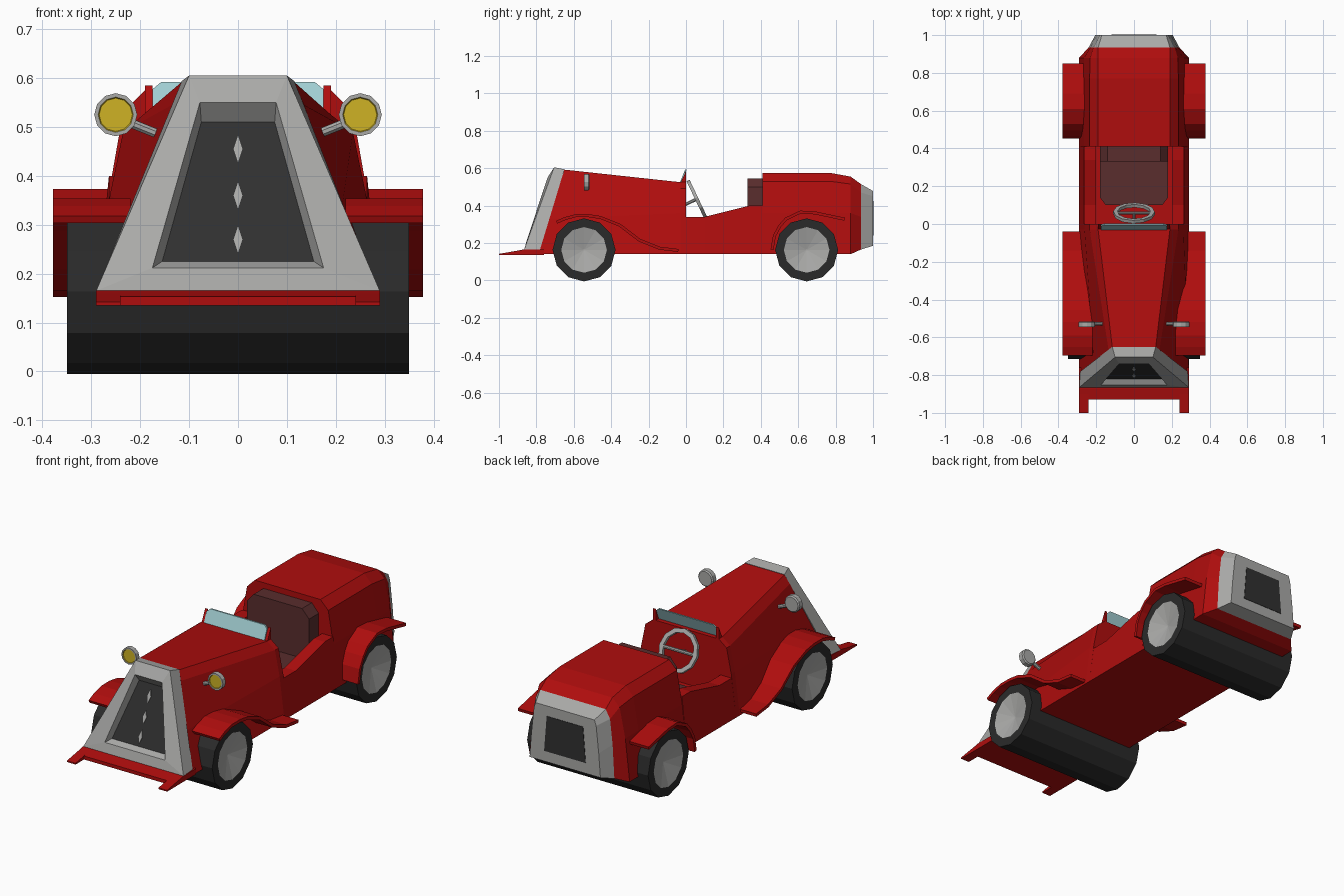
import bpy, bmesh, math
from mathutils import Vector

cube = bpy.data.objects.get("Cube")
if cube:
    bpy.data.objects.remove(cube)


def material(name, r, g, b):
    m = bpy.data.materials.new(name)
    m.use_nodes = True
    m.diffuse_color = (r, g, b, 1)
    m.node_tree.nodes["Principled BSDF"].inputs["Base Color"].default_value = (r, g, b, 1)
    return m


RED = material("body red", .43, .004, .004)
SILVER = material("silver", .4, .4, .39)
DARK = material("grille dark", .03, .03, .03)
TYRE = material("tyre black", .023, .023, .023)
YELLOW = material("lamp yellow", .62, .45, .018)
GLASS = material("glass blue", .36, .62, .65)
BROWN = material("seat brown", .1, .026, .026)


def finish(name, bm, mats):
    bmesh.ops.recalc_face_normals(bm, faces=bm.faces)
    me = bpy.data.meshes.new(name)
    bm.to_mesh(me)
    bm.free()
    for m in mats:
        me.materials.append(m)
    ob = bpy.data.objects.new(name, me)
    bpy.context.collection.objects.link(ob)
    return ob


def bridge(bm, rings, spans, cap):
    """Join closed rings of vertices; spans and cap are material slots."""
    n = len(rings[0])
    for a, b, slot in zip(rings, rings[1:], spans):
        for i in range(n):
            j = (i + 1) % n
            bm.faces.new((a[i], a[j], b[j], b[i])).material_index = slot
    bm.faces.new(rings[0]).material_index = spans[0]
    bm.faces.new(rings[-1]).material_index = cap


def loft(name, halves, mats, spans=None, cap=0):
    """Loft half sections, mirrored in x into closed rings."""
    bm = bmesh.new()
    rings = []
    for half in halves:
        pts = list(half) + [(-x, y, z) for x, y, z in reversed(half)]
        rings.append([bm.verts.new(p) for p in pts])
    bridge(bm, rings, spans or [0] * (len(rings) - 1), cap)
    return finish(name, bm, mats)


def prism(name, pts, push, mat):
    """Push a flat outline along a vector."""
    bm = bmesh.new()
    a = [bm.verts.new(p) for p in pts]
    b = [bm.verts.new(Vector(p) + Vector(push)) for p in pts]
    bridge(bm, [a, b], [0], 0)
    return finish(name, bm, [mat])


def lathe(name, start, axis, profile, mats, spans, sides=12):
    """Revolve (distance, radius) pairs about an axis."""
    bm = bmesh.new()
    axis = Vector(axis).normalized()
    u = axis.orthogonal().normalized()
    v = axis.cross(u)
    rings = []
    for d, r in profile:
        turn = [math.tau * (i + .5) / sides for i in range(sides)]
        rings.append([bm.verts.new(Vector(start) + axis * d
                                   + (u * math.cos(t) + v * math.sin(t)) * r) for t in turn])
    bridge(bm, rings, spans, spans[-1])
    return finish(name, bm, mats)


def rod(name, a, b, r, mat, sides=8):
    d = Vector(b) - Vector(a)
    return lathe(name, a, d, [(0, r), (d.length, r)], [mat], [0], sides)


# Bonnet, narrow at the nose and wide at the cowl
cowl = [(.29, .14), (.262, .36), (.235, .49), (.19, .525)]
loft("bonnet", [
    [(.29, -.79, .14), (.212, -.735, .33), (.135, -.665, .545), (.115, -.65, .592)],
    [(x, -.03, z) for x, z in cowl],
    [(x, 0, z) for x, z in cowl]], [RED])

# Grille surround with a recessed dark panel
loft("grille", [
    [(.29, -.785, .15), (.115, -.65, .594)],
    [(.29, -.865, .165), (.1, -.705, .605)],
    [(.175, -.852, .212), (.078, -.74, .55)],
    [(.155, -.82, .225), (.075, -.71, .51)]], [SILVER, DARK], [0, 0, 0], 1)
for z in (.27, .36, .455):
    diamond = [(0, -.03), (.01, 0), (0, .03), (-.01, 0)]
    prism("grille_badge_strip", [(x, -.82 + .386 * (z + h - .225), z + h) for x, h in diamond],
          (0, -.004, 0), SILVER)

# Front bumper lip and its two horns
lip = [(-.76, .135), (-.76, .165), (-.87, .165), (-.93, .153), (-.93, .135)]
prism("front_lip", [(-.29, y, z) for y, z in lip], (.58, 0, 0), RED)
horn = [(-.9, .135), (-.9, .159), (-1, .142), (-1, .135)]
for x in (-.29, .24):
    prism("lip_horn", [(x, y, z) for y, z in horn], (.05, 0, 0), RED)

# Open cockpit tub
loft("cockpit_tub", [
    [(.29, y, .14), (.264, y, z), (.2, y, z), (.2, y, .24)]
    for y, z in ((0, .34), (.1, .34), (.34, .4), (.41, .4))], [RED])

# Rear body
loft("rear_body", [
    [(.29, .41, .14), (.265, .41, .36), (.235, .41, .53), (.19, .41, .575)],
    [(.29, .77, .14), (.265, .77, .36), (.235, .77, .53), (.19, .77, .575)],
    [(.29, .88, .14), (.265, .88, .36), (.232, .88, .515), (.19, .88, .555)],
    [(.24, .935, .165), (.23, .935, .34), (.215, .935, .47), (.19, .935, .515)]], [RED])
loft("rear_frame", [
    [(.24, .935, .165), (.23, .935, .34), (.215, .935, .47), (.19, .935, .515)],
    [(.205, 1, .185), (.195, 1, .31), (.18, 1, .45), (.17, 1, .478)]], [SILVER])
prism("rear_panel", [(-.12, .998, .24), (.12, .998, .24), (.105, .998, .425), (-.105, .998, .425)],
      (0, .004, 0), DARK)

# Windscreen with red end gussets
screen = [(-.175, .52), (.175, .52), (.175, .577), (.157, .592), (-.157, .592), (-.175, .577)]
prism("windscreen", [(x, -.034 + .4 * (z - .52), z) for x, z in screen], (0, .008, 0), GLASS)
for x in (-.19, .175):
    prism("screen_gusset", [(x, -.03, .52), (x, 0, .52), (x, 0, .585)], (.015, 0, 0), RED)

# Seat with chamfered top corners, and its cushion
back = [(.18, .25), (.18, .5), (.14, .545)]
seat = [(x, .33, z) for x, z in back] + [(-x, .33, z) for x, z in reversed(back)]
prism("seat_back", seat, (0, .08, 0), BROWN)
cushion = [(-.18, .33), (.18, .33), (.18, .14), (.15, .1), (-.15, .1), (-.18, .14)]
prism("seat_cushion", [(x, y, .235) for x, y in cushion], (0, 0, .05), BROWN)

# Steering wheel, crossbar and column
tilt = Vector((0, .19, .09)).normalized()
hub = Vector((0, .058, .435))
lathe("steering_wheel", hub, tilt,
      [(-.009, .088), (-.009, .11), (.009, .11), (.009, .088), (-.009, .088)],
      [SILVER], [0, 0, 0, 0], 12)
wheel = bpy.data.objects["steering_wheel"].data
bm = bmesh.new()
bm.from_mesh(wheel)
bmesh.ops.delete(bm, geom=[f for f in bm.faces if len(f.verts) > 4], context='FACES')
bmesh.ops.remove_doubles(bm, verts=bm.verts, dist=.0001)
bmesh.ops.recalc_face_normals(bm, faces=bm.faces)
bm.to_mesh(wheel)
bm.free()
rod("steering_crossbar", hub - Vector((.095, 0, 0)), hub + Vector((.095, 0, 0)), .009, SILVER)
rod("steering_column", hub - tilt * .07, hub, .009, SILVER)

# Full-width wheels with dished hubs
for name, y in (("front_wheels", -.545), ("rear_wheels", .645)):
    w, r = .35, .1685
    lathe(name, (0, y, .163), (1, 0, 0),
          [(.03 - w, .004), (-w, .122), (-w, r), (w, r), (w, .122), (w - .03, .004)],
          [TYRE, SILVER], [1, 0, 0, 0, 1])

# Fenders: bent strips following a side path
front_path = [(-.695, .318), (-.65, .338), (-.59, .354), (-.52, .354), (-.455, .344), (-.35, .302),
              (-.245, .222), (-.14, .18), (-.04, .168)]
rear_path = [(.452, .165), (.465, .24), (.495, .295), (.53, .335), (.61, .373), (.69, .369),
             (.85, .335)]


def fender(name, path, side):
    pts = [Vector(p) for p in path]
    under = []
    for i, p in enumerate(pts):
        d = (pts[min(i + 1, len(pts) - 1)] - pts[max(i - 1, 0)]).normalized()
        under.append(p + Vector((d.y, -d.x)) * .016)
    outline = [(side * .22, p.x, p.y) for p in pts + under[::-1]]
    prism(name, outline, (side * .158, 0, 0), RED)


for side, label in ((1, "left"), (-1, "right")):
    fender(label + "_front_fender", front_path, side)
    fender(label + "_rear_fender", rear_path, side)
    # Headlamp: silver shell, yellow lens, arm to the bonnet
    lathe(label + "_headlamp", (side * .25, -.515, .525), (0, -1, 0),
          [(0, .038), (.006, .044), (.03, .044), (.03, .036), (.027, .034)],
          [SILVER, YELLOW], [0, 0, 0, 1])
    rod(label + "_lamp_arm", (side * .15, -.527, .48), (side * .225, -.527, .51), .01, SILVER)
